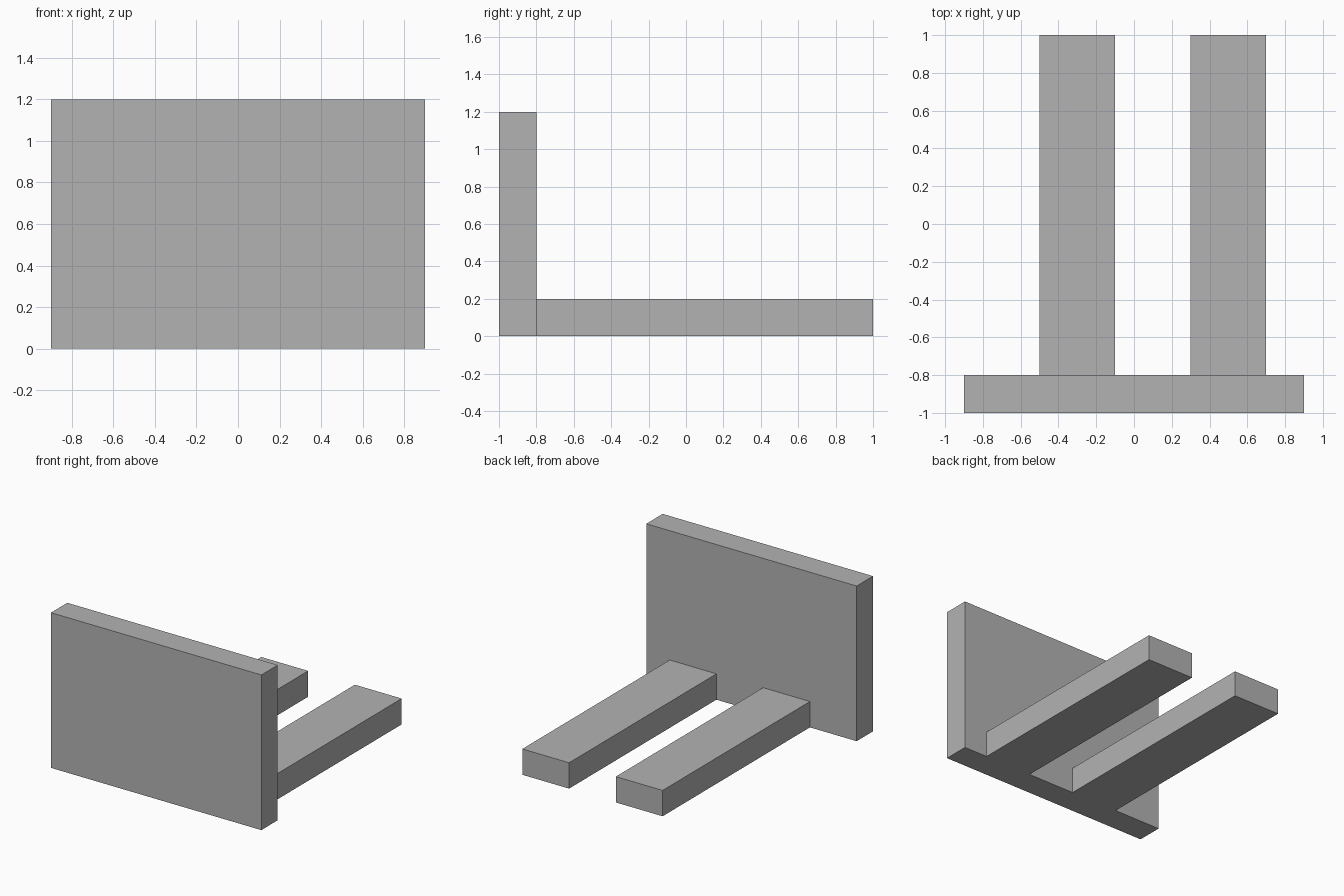
import bpy

# Remove the default cube
cube = bpy.data.objects.get("Cube")
if cube:
    bpy.data.objects.remove(cube, do_unlink=True)

# Single flat grey
GREY = (0.45, 0.45, 0.45, 1.0)
grey = bpy.data.materials.new("plain grey")
grey.use_nodes = True
grey.diffuse_color = GREY
grey.node_tree.nodes["Principled BSDF"].inputs["Base Color"].default_value = GREY


def box(name, low, high):
    """Box spanning two opposite corners."""
    centre = [(a + b) / 2 for a, b in zip(low, high)]
    bpy.ops.mesh.primitive_cube_add(size=1, location=centre)
    part = bpy.context.object
    part.name = part.data.name = name
    for vert in part.data.vertices:
        for axis in range(3):
            vert.co[axis] *= high[axis] - low[axis]
    part.data.materials.append(grey)
    return part


# Upright panel across the front
box("upright_panel", (-0.9, -1.0, 0.0), (0.9, -0.8, 1.2))

# Two prongs reaching back along the ground, set off-centre
for name, x in (("right_prong", -0.3), ("left_prong", 0.5)):
    box(name, (x - 0.2, -0.8, 0.0), (x + 0.2, 1.0, 0.2))
